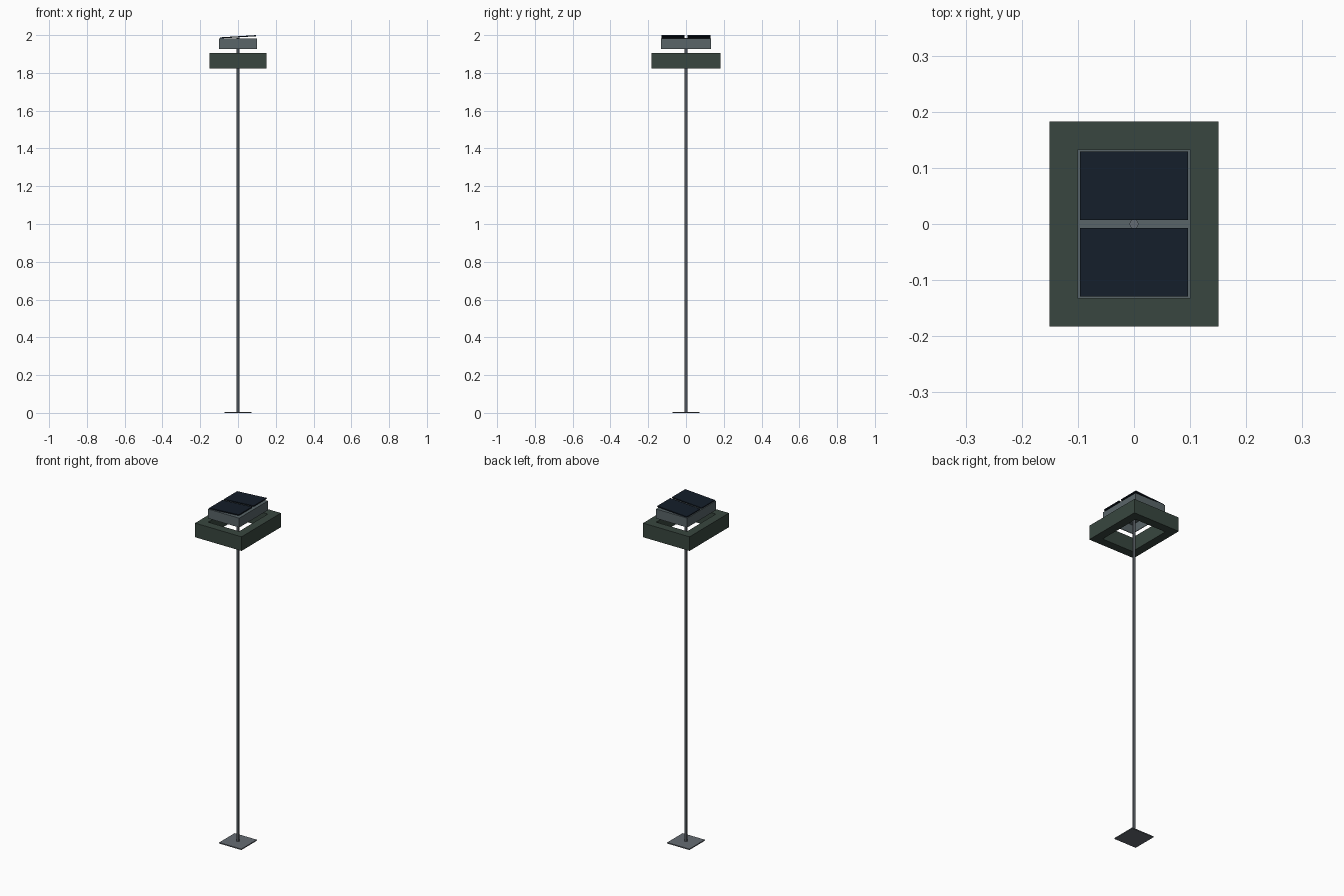
import bpy, bmesh
from math import atan2
from mathutils import Matrix

if "Cube" in bpy.data.objects:
    bpy.data.objects.remove(bpy.data.objects["Cube"])


def mat(name, rgb):
    m = bpy.data.materials.new(name)
    m.diffuse_color = (*rgb, 1)
    m.use_nodes = True
    m.node_tree.nodes["Principled BSDF"].inputs["Base Color"].default_value = m.diffuse_color
    return m


STEEL = mat("steel", (0.13, 0.15, 0.17))
GREY = mat("blue_grey", (0.10, 0.13, 0.14))
GREEN = mat("dark_green", (0.040, 0.062, 0.050))
NAVY = mat("dark_navy", (0.007, 0.013, 0.023))


def finish(name, bm, material):
    bmesh.ops.recalc_face_normals(bm, faces=bm.faces)
    me = bpy.data.meshes.new(name)
    bm.to_mesh(me)
    bm.free()
    ob = bpy.data.objects.new(name, me)
    me.materials.append(material)
    bpy.context.collection.objects.link(ob)
    return ob


def box(name, size, centre, material, tilt=0):
    bm = bmesh.new()
    bmesh.ops.create_cube(bm, size=1, matrix=Matrix.Translation(centre)
                          @ Matrix.Rotation(-tilt, 4, 'Y') @ Matrix.Diagonal((*size, 1)))
    return finish(name, bm, material)


def shell(name, loops, material, cap=False):
    """Stack rectangular loops (half x, half y, z); close into a ring or cap both ends."""
    bm = bmesh.new()
    rows = [[bm.verts.new((sx * x, sy * y, z)) for sx, sy in ((-1, -1), (1, -1), (1, 1), (-1, 1))]
            for x, y, z in loops]
    pairs = list(zip(rows, rows[1:]))
    if cap:
        bm.faces.new(rows[0])
        bm.faces.new(rows[-1])
    else:
        pairs.append((rows[-1], rows[0]))
    for a, b in pairs:
        for i in range(4):
            j = (i + 1) % 4
            bm.faces.new((a[i], a[j], b[j], b[i]))
    return finish(name, bm, material)


# base plate and pole
box("base_plate", (0.144, 0.144, 0.006), (0, 0, 0.003), STEEL)
bm = bmesh.new()
bmesh.ops.create_cone(bm, cap_ends=True, segments=12, radius1=0.008, radius2=0.008,
                      depth=1.981, matrix=Matrix.Translation((0, 0, 0.9945)))
finish("pole", bm, STEEL)
bpy.context.view_layer.objects.active = bpy.data.objects["pole"]
bpy.data.objects["pole"].select_set(True)
bpy.ops.object.shade_smooth_by_angle()

# open rectangular collar
shell("collar", [(0.151, 0.183, 1.822), (0.151, 0.183, 1.905),
                 (0.101, 0.133, 1.905), (0.101, 0.133, 1.822)], GREEN)

# hood, open underneath
shell("hood", [(0.101, 0.133, 1.982), (0.101, 0.133, 1.927),
               (0.097, 0.129, 1.927), (0.097, 0.129, 1.978)], GREY, cap=True)

# two tilted panels
for side, label in ((-1, "front"), (1, "back")):
    box(label + "_panel", (0.193, 0.122, 0.006), (0, side * 0.0685, 1.991), NAVY,
        tilt=atan2(0.012, 0.192))
